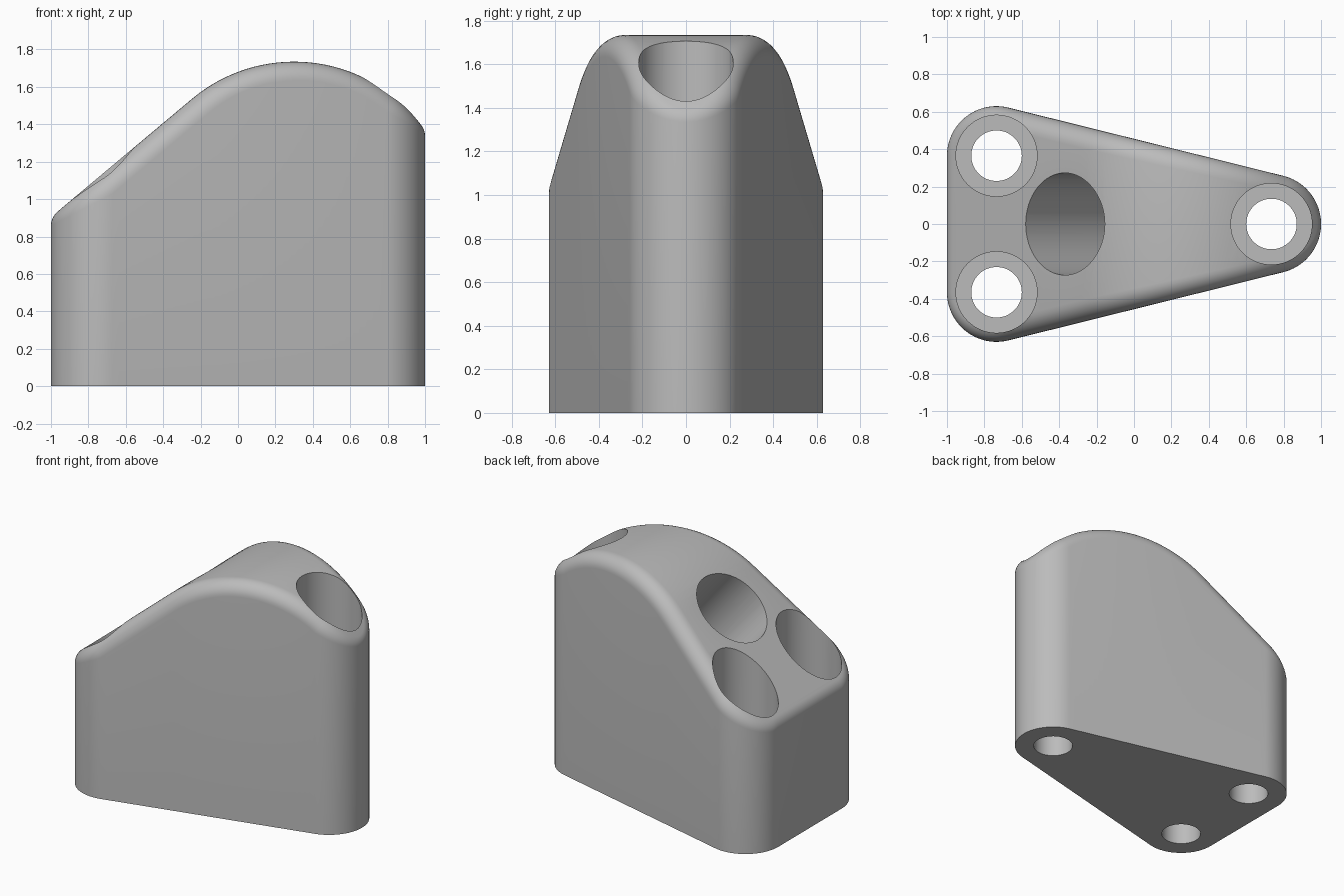
import bpy, bmesh, math
from mathutils import Vector, Matrix

cube = bpy.data.objects.get("Cube")
if cube:
    bpy.data.objects.remove(cube)

CORNER, BACK, TIP, BACK_Y = 0.265, -0.735, 0.735, 0.365   # plan: three rounded corners
CREST_X, CREST_Z, CREST_R = 0.3, 0.885, 0.85              # side profile: crest arc
SLOPE = math.radians(40)                                  # back ramp tangent to the arc
FILLET, STEPS = 0.1, 8

grey = bpy.data.materials.new("plain grey")
grey.use_nodes = True
color = (0.5, 0.5, 0.5, 1)
grey.diffuse_color = color
grey.node_tree.nodes["Principled BSDF"].inputs["Base Color"].default_value = color


def crown(x, inset):
    """Height and normal of the top profile, moved inward by inset."""
    radius = CREST_R - inset
    angle = math.asin((x - CREST_X) / radius) if x > CREST_X - radius * math.sin(SLOPE) else -SLOPE
    normal = Vector((math.sin(angle), 0, math.cos(angle)))
    # tangent plane through the nearest arc point
    z = CREST_Z + (radius - normal.x * (x - CREST_X)) / normal.z
    return z, normal


def half_outline():
    """Points and outward normals of the plan, from back corner to tip."""
    tangent = math.pi / 2 - math.atan2(BACK_Y, TIP - BACK)
    spots = []

    def add(center, angle):
        n = Vector((math.cos(angle), math.sin(angle), 0))
        spots.append((center + n * CORNER, n))

    back, tip = Vector((BACK, BACK_Y, 0)), Vector((TIP, 0, 0))
    for i in range(24):
        add(back, math.pi + (tangent - math.pi) * i / 24)
    for i in range(40):
        add(back.lerp(tip, i / 40), tangent)
    for i in range(25):
        add(tip, tangent * (1 - i / 24))
    return spots


def make_body():
    bm = bmesh.new()
    half = half_outline()
    flip = Vector((1, -1, 1))
    loop = half + [(p * flip, n * flip) for p, n in reversed(half[:-1])]
    count = len(loop)
    rings = [[bm.verts.new(p) for p, n in loop]]
    # rolling-ball fillet between wall and crown
    for s in range(STEPS + 1):
        ring = []
        for p, n in loop:
            c = p - n * FILLET
            c.z, up = crown(c.x, FILLET)
            spread = n.angle(up)
            t = s / STEPS
            way = (n * math.sin((1 - t) * spread) + up * math.sin(t * spread)) / math.sin(spread)
            ring.append(bm.verts.new(c + way * FILLET))
        rings.append(ring)
    for low, high in zip(rings, rings[1:]):
        for i in range(count):
            j = (i + 1) % count
            bm.faces.new((low[i], low[j], high[j], high[i]))
    # crown strips across the width, and the flat base
    top = rings[-1]
    for i in range(len(half) - 1):
        strip = [top[i], top[i + 1], top[count - 2 - i], top[count - 1 - i]]
        bm.faces.new(list(dict.fromkeys(strip)))
    bm.faces.new(rings[0])
    bmesh.ops.recalc_face_normals(bm, faces=bm.faces)
    mesh = bpy.data.meshes.new("wedge_block")
    bm.to_mesh(mesh)
    bm.free()
    mesh.materials.append(grey)
    obj = bpy.data.objects.new("wedge_block", mesh)
    bpy.context.collection.objects.link(obj)
    return obj


def drill(target, radius, start, end):
    """Cut a round hole running from start to end."""
    axis = end - start
    bpy.ops.mesh.primitive_cylinder_add(vertices=64, radius=radius, depth=axis.length)
    tool = bpy.context.object
    tool.matrix_world = Matrix.Translation((start + end) / 2) @ axis.to_track_quat('Z', 'Y').to_matrix().to_4x4()
    tool.hide_render = True
    tool.data.materials.append(grey)
    cut = target.modifiers.new("hole", 'BOOLEAN')
    cut.operation, cut.solver, cut.object = 'DIFFERENCE', 'EXACT', tool
    bpy.context.view_layer.objects.active = target
    bpy.ops.object.modifier_apply(modifier=cut.name)
    bpy.data.objects.remove(tool)


block = make_body()

# three counterbored bolt holes
for x, y in ((BACK, BACK_Y), (BACK, -BACK_Y), (TIP, 0)):
    drill(block, 0.217, Vector((x, y, 0.4)), Vector((x, y, 2)))
    drill(block, 0.135, Vector((x, y, -0.2)), Vector((x, y, 0.6)))

# blind socket square to the ramp
z, normal = crown(-0.37, 0)
mouth = Vector((-0.37, 0, z))
drill(block, 0.273, mouth - normal * 0.9, mouth + normal * 0.5)

bpy.ops.object.select_all(action='DESELECT')
block.select_set(True)
bpy.context.view_layer.objects.active = block
bpy.ops.object.shade_smooth_by_angle(angle=math.radians(25))
